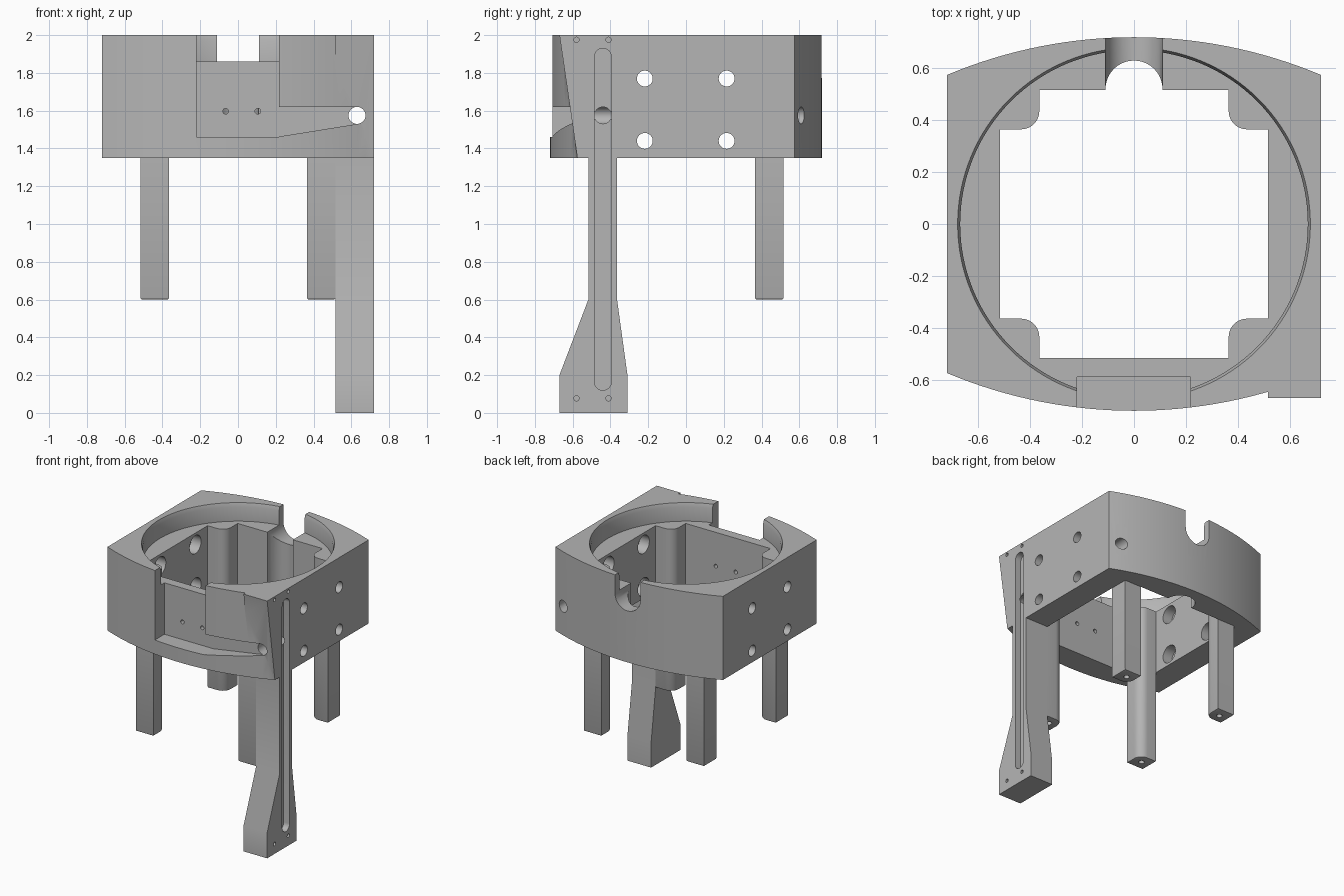
import bpy, bmesh
from math import sin, cos, pi, sqrt
from mathutils import Vector

cube = bpy.data.objects.get("Cube")
if cube:
    bpy.data.objects.remove(cube, do_unlink=True)

grey = bpy.data.materials.new("plain_grey")
grey.use_nodes = True
COLOUR = (0.46, 0.46, 0.46, 1)
grey.diffuse_color = COLOUR
grey.node_tree.nodes["Principled BSDF"].inputs["Base Color"].default_value = COLOUR


def place(axis, a, b, t):
    return {"x": (t, a, b), "y": (a, t, b), "z": (a, b, t)}[axis]


def prism(name, pts, axis, lo, hi):
    """Extrude a 2D outline along an axis."""
    bm = bmesh.new()
    face = bm.faces.new([bm.verts.new(place(axis, a, b, lo)) for a, b in pts])
    ext = bmesh.ops.extrude_face_region(bm, geom=[face])
    moved = [g for g in ext["geom"] if isinstance(g, bmesh.types.BMVert)]
    bmesh.ops.translate(bm, verts=moved, vec=Vector(place(axis, 0, 0, hi - lo)))
    bmesh.ops.recalc_face_normals(bm, faces=bm.faces)
    mesh = bpy.data.meshes.new(name)
    bm.to_mesh(mesh)
    bm.free()
    mesh.materials.append(grey)
    ob = bpy.data.objects.new(name, mesh)
    bpy.context.collection.objects.link(ob)
    return ob


def arc(cx, cy, r, start, end, n):
    return [(cx + r * cos(start + (end - start) * i / n),
             cy + r * sin(start + (end - start) * i / n)) for i in range(n + 1)]


def disc(name, a, b, r, axis, lo, hi, n=32):
    return prism(name, arc(a, b, r, 0, 2 * pi, n)[:-1], axis, lo, hi)


def rect(a0, a1, b0, b1):
    return [(a0, b0), (a1, b0), (a1, b1), (a0, b1)]


def combine(target, tool, operation="DIFFERENCE"):
    tool.hide_render = True
    mod = target.modifiers.new("combine", "BOOLEAN")
    mod.operation, mod.solver, mod.object = operation, "EXACT", tool
    bpy.context.view_layer.objects.active = target
    bpy.ops.object.modifier_apply(modifier=mod.name)
    bpy.data.objects.remove(tool, do_unlink=True)


def smooth(ob):
    bpy.ops.object.select_all(action="DESELECT")
    ob.select_set(True)
    bpy.context.view_layer.objects.active = ob
    bpy.ops.object.shade_smooth_by_angle(angle=0.5)


TOP, LEDGE, BASE, FOOT = 2.0, 1.86, 1.35, 0.6
W, IN, POST, FILLET = 0.72, 0.517, 0.365, 0.07

# Housing with bowed front and back
R = 1.86
xs = [-W + 2 * W * i / 32 for i in range(33)]
bow = [(x, sqrt(R * R - x * x) - R + W) for x in xs]
housing = prism("housing", bow + [(x, -y) for x, y in reversed(bow)], "z", BASE, TOP)

# Long side arm joined to the housing
arm = prism("arm", [(-.67, 0), (-.31, 0), (-.31, .2), (-POST, FOOT), (-POST, TOP),
                    (-.67, TOP), (-.575, BASE), (-IN, BASE), (-IN, FOOT), (-.67, .2)],
            "x", IN, W)
combine(housing, arm, "UNION")

# Square opening that leaves a rounded post in each corner
opening = []
for k in range(4):
    turn = k * pi / 2
    corner = [(IN, POST)]
    corner += arc(POST + FILLET, POST + FILLET, FILLET, 1.5 * pi, pi, 8)
    corner += [(POST, IN)]
    opening += [(x * cos(turn) - y * sin(turn), x * sin(turn) + y * cos(turn))
                for x, y in corner]
combine(housing, prism("opening_cut", opening, "z", 1.2, 1.9))

# Round seat with a softened lip
combine(housing, disc("seat_cut", 0, 0, .67, "z", LEDGE, 2.1, 128))
lip = disc("lip_cut", 0, 0, .67, "z", 1.97, 2.03, 128)
for v in lip.data.vertices:
    if v.co.z > TOP:
        v.co.x *= .69 / .67
        v.co.y *= .69 / .67
combine(housing, lip)

# Front pocket and the cable channel leading to the corner hole
combine(housing, prism("pocket_cut", rect(-.22, .217, 1.46, 2.1), "y", -.9, -.59))
combine(housing, prism("channel_cut", [(.2, 1.46), (.635, 1.53), (.635, 1.62), (.2, 1.62)],
                       "y", -.9, -.59))
combine(housing, disc("long_hole_cut", .63, 1.575, .045, "y", -.9, .9))
for x in (-.065, .105):
    combine(housing, disc("pin_cut", x, 1.597, .015, "y", -.7, -.45, 16))

# Back notch and vertical groove
notch = [(.11, 2.1), (-.11, 2.1)] + arc(0, LEDGE, .11, pi, 2 * pi, 20)
combine(housing, prism("notch_cut", notch, "y", IN - .01, .9))
combine(housing, disc("groove_cut", 0, .52, .11, "z", 1.2, 1.9, 40))

# Counterbored holes in both sides
for y in (-.218, .215):
    for z in (1.44, 1.77):
        combine(housing, disc("bolt_cut", y, z, .042, "x", -.9, .9))
        combine(housing, disc("counterbore_cut", y, z, .07, "x", -.6, .6))

# Slot, cable hole and screw holes on the arm
slot = arc(-.44, 1.885, .045, 0, pi, 12) + arc(-.44, .165, .045, pi, 2 * pi, 12)
combine(housing, prism("slot_cut", slot, "x", W - .05, .9))
combine(housing, disc("cable_cut", -.44, 1.575, .0445, "x", .63, .9))
for y in (-.58, -.41):
    for z in (.077, 1.975):
        combine(housing, disc("screw_cut", y, z, .014, "x", W - .06, .9, 16))
smooth(housing)

# Four legs, rounded on the inner corner, each with a screw hole in its foot
for sx, side in ((1, "left"), (-1, "right")):
    for sy, end in ((-1, "front"), (1, "back")):
        outline = [(IN, POST), (IN, IN), (POST, IN)]
        outline += arc(POST + FILLET, POST + FILLET, FILLET, pi, 1.5 * pi, 8)
        leg = prism(f"{end}_{side}_leg", [(sx * x, sy * y) for x, y in outline],
                    "z", FOOT, BASE)
        bm = bmesh.new()
        bm.from_mesh(leg.data)
        rim = [e for e in bm.edges if all(v.co.z < FOOT + .01 for v in e.verts)]
        bmesh.ops.bevel(bm, geom=rim, offset=.01, segments=2, affect="EDGES", profile=.5)
        bm.to_mesh(leg.data)
        bm.free()
        combine(leg, disc("foot_cut", sx * .44, sy * .44, .022, "z", .5, .75, 16))
        smooth(leg)
